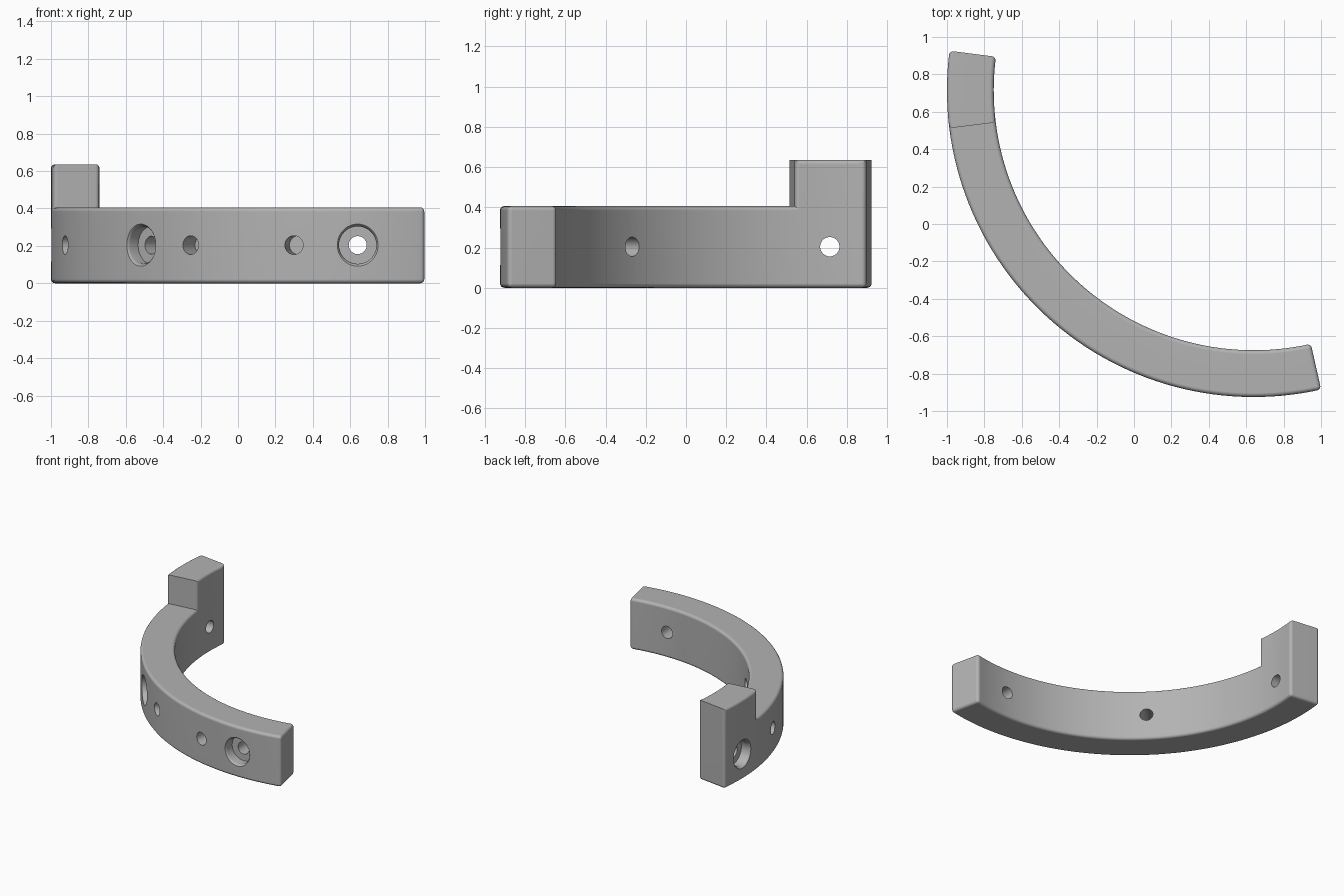
import bpy, bmesh, math
from mathutils import Matrix, Vector

cube = bpy.data.objects.get("Cube")
if cube:
    bpy.data.objects.remove(cube, do_unlink=True)

CENTRE = Vector((0.64, 0.715, 0))
R_IN, R_OUT = 1.39, 1.64
LOW, HIGH = 0.406, 0.636
START, STEP, END = 172.6, 187.1, 282.7      # raised block, then plain arc
MID_Z = 0.204

grey = bpy.data.materials.new("satin grey")
grey.use_nodes = True
grey.diffuse_color = (0.45, 0.45, 0.45, 1)
grey.node_tree.nodes["Principled BSDF"].inputs["Base Color"].default_value = grey.diffuse_color


def new_object(name, bm):
    bmesh.ops.recalc_face_normals(bm, faces=bm.faces)
    mesh = bpy.data.meshes.new(name)
    bm.to_mesh(mesh)
    bm.free()
    mesh.materials.append(grey)
    obj = bpy.data.objects.new(name, mesh)
    bpy.context.collection.objects.link(obj)
    return obj


def spread(a, b, n):
    return [a + (b - a) * i / n for i in range(n)]


# Curved bracket: a swept rectangle with a taller block at one end
angles = spread(START, STEP, 8) + spread(STEP, END, 52) + [END]
bm = bmesh.new()
rings = []
for a in angles:
    t = math.radians(a)
    out = Vector((math.cos(t), math.sin(t), 0))
    levels = (0, LOW, HIGH) if a <= STEP + 0.01 else (0, LOW)
    rings.append([[bm.verts.new(CENTRE + out * r + Vector((0, 0, z))) for z in levels]
                  for r in (R_IN, R_OUT)])


def end_cap(ring, lo, hi):
    (i, o) = ring
    return bm.faces.new((i[lo], o[lo], o[hi], i[hi]))


for p, q in zip(rings, rings[1:]):
    top = min(len(p[0]), len(q[0])) - 1
    for level in range(top):
        for side in (0, 1):
            bm.faces.new((p[side][level], q[side][level], q[side][level + 1], p[side][level + 1]))
    for level in (0, top):
        bm.faces.new((p[0][level], q[0][level], q[1][level], p[1][level]))
end_cap(rings[0], 0, 1)
end_cap(rings[0], 1, 2)
end_cap(rings[8], 1, 2)
end_cap(rings[-1], 0, 1)
bmesh.ops.recalc_face_normals(bm, faces=bm.faces)


# Round the convex edges; the block's radial top edges and inner step stay crisp
def is_rounded(e):
    if e.calc_face_angle_signed() < math.radians(40):
        return False
    a, b = (v.co for v in e.verts)
    radial = abs((a - CENTRE).xy.length - (b - CENTRE).xy.length) > 0.1
    return not (radial and a.z > LOW + 0.1)


bmesh.ops.bevel(bm, geom=[e for e in bm.edges if is_rounded(e)], offset=0.022,
                segments=4, profile=0.5, affect='EDGES', clamp_overlap=True)
bracket = new_object("curved_bracket", bm)


# Lathed cutter along a radial axis; profile is (distance from centre, radius)
def drill(angle, profile, sides=40):
    bm = bmesh.new()
    loops = []
    for d, r in profile:
        loops.append([bm.verts.new((d, r * math.cos(k * math.tau / sides),
                                    r * math.sin(k * math.tau / sides))) for k in range(sides)])
    for p, q in zip(loops, loops[1:]):
        for k in range(sides):
            n = (k + 1) % sides
            bm.faces.new((p[k], p[n], q[n], q[k]))
    bm.faces.new(loops[0])
    bm.faces.new(loops[-1])
    place = Matrix.Translation(CENTRE + Vector((0, 0, MID_Z))) @ Matrix.Rotation(math.radians(angle), 4, 'Z')
    bmesh.ops.transform(bm, matrix=place, verts=bm.verts)
    cutter = new_object("drill_cutter", bm)
    cutter.hide_render = True
    mod = bracket.modifiers.new("drill", 'BOOLEAN')
    mod.operation = 'DIFFERENCE'
    mod.solver = 'EXACT'
    mod.object = cutter
    return cutter


# Three counterbored through holes with softened rims, three blind pin holes
BOLT = [(1.70, 0.135), (1.643, 0.116), (1.634, 0.107), (1.622, 0.1),
        (1.56, 0.1), (1.56, 0.048), (1.3, 0.048)]
PIN = [(1.7, 0.05), (1.52, 0.05)]
cutters = [drill(a, BOLT) for a in (180, 225, 270)]
cutters += [drill(a, PIN) for a in (197.4, 237, 258)]

bpy.ops.object.select_all(action='DESELECT')
bpy.context.view_layer.objects.active = bracket
bracket.select_set(True)
for mod in list(bracket.modifiers):
    bpy.ops.object.modifier_apply(modifier=mod.name)
for c in cutters:
    bpy.data.objects.remove(c, do_unlink=True)

bpy.ops.object.shade_smooth_by_angle(angle=math.radians(32))
weighted = bracket.modifiers.new("weighted normals", 'WEIGHTED_NORMAL')
weighted.keep_sharp = True
